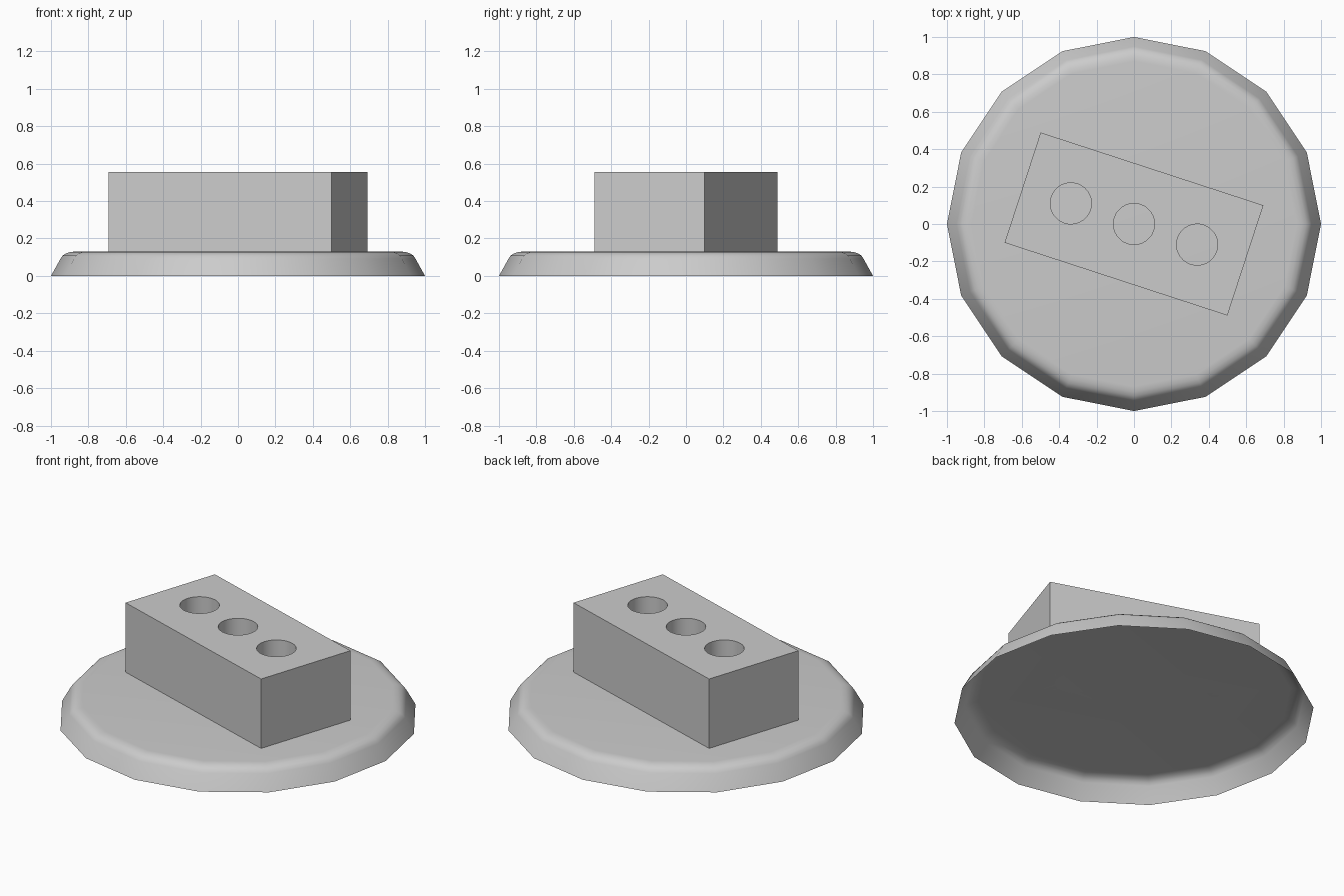
import bpy, bmesh, math
from mathutils import Matrix

if "Cube" in bpy.data.objects:
    bpy.data.objects.remove(bpy.data.objects["Cube"])

SIDES = 16
TOP_Z, BLOCK_Z = 0.13, 0.555
TURN = Matrix.Rotation(math.radians(-18.1), 4, 'Z')


def make_object(name, bm):
    mesh = bpy.data.meshes.new(name)
    bm.normal_update()
    bm.to_mesh(mesh)
    bm.free()
    obj = bpy.data.objects.new(name, mesh)
    bpy.context.collection.objects.link(obj)
    return obj


# Base: thin open-bottomed shell, rounded shoulder, 16 sides
profile = [(1.0, 0.0), (0.949, 0.092), (0.938, 0.108), (0.92, 0.12), (0.897, 0.128), (0.87, TOP_Z)]
bm = bmesh.new()
rings = []
for r, z in profile:
    rings.append([bm.verts.new((r * math.cos(math.tau * i / SIDES),
                                r * math.sin(math.tau * i / SIDES), z))
                  for i in range(SIDES)])
for low, high in zip(rings, rings[1:]):
    for i in range(SIDES):
        j = (i + 1) % SIDES
        bm.faces.new((low[i], low[j], high[j], high[i]))
bm.faces.new(rings[-1])
for f in bm.faces:
    f.smooth = True
make_object("round_base", bm)

# Block: rectangular holder turned on the base
bm = bmesh.new()
height = BLOCK_Z - TOP_Z
bmesh.ops.create_cube(bm, size=1, matrix=TURN
                      @ Matrix.Translation((0, 0, TOP_Z + height / 2))
                      @ Matrix.Diagonal((1.253, 0.62, height, 1)))
block = make_object("holder_block", bm)

# Hole cutters: three round sockets along the block
bm = bmesh.new()
for x in (-0.355, 0, 0.355):
    bmesh.ops.create_cone(bm, cap_ends=True, segments=32, radius1=0.11, radius2=0.11,
                          depth=1, matrix=TURN @ Matrix.Translation((x, 0, 0.4)))
cutter = make_object("hole_cutter", bm)
cutter.hide_render = True
cutter.display_type = 'WIRE'

cut = block.modifiers.new("holes", 'BOOLEAN')
cut.operation = 'DIFFERENCE'
cut.solver = 'EXACT'
cut.object = cutter

# Smooth the hole walls while keeping block edges sharp
bpy.ops.object.select_all(action='DESELECT')
block.select_set(True)
bpy.context.view_layer.objects.active = block
bpy.ops.object.modifier_apply(modifier="holes")
bpy.ops.object.shade_smooth_by_angle(angle=math.radians(30))
bpy.data.objects.remove(cutter)
